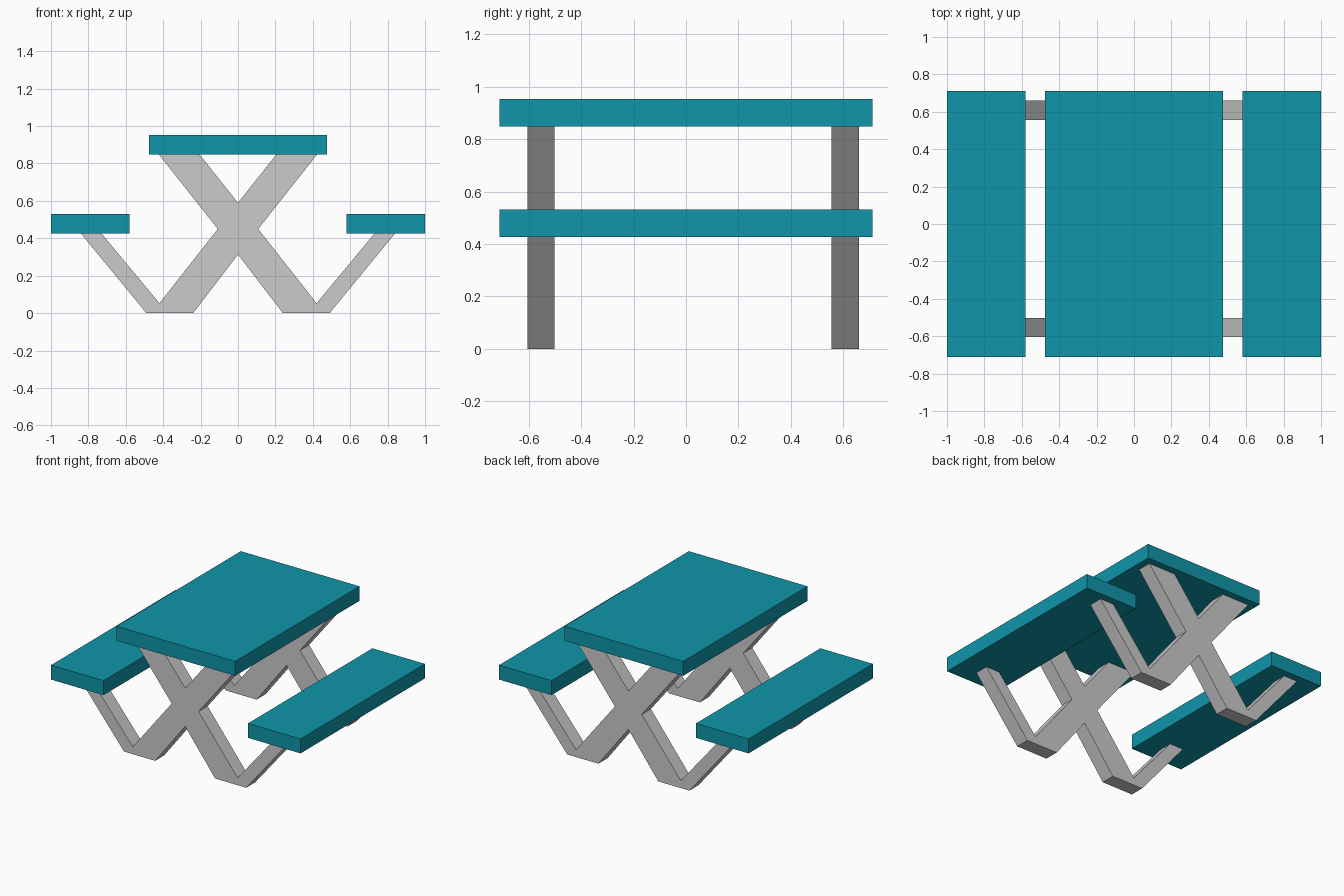
import bpy, bmesh

if "Cube" in bpy.data.objects:
    bpy.data.objects.remove(bpy.data.objects["Cube"])

teal = bpy.data.materials.new("teal")
teal.diffuse_color = (0.005, 0.3, 0.4, 1)
teal.use_nodes = True
teal.node_tree.nodes["Principled BSDF"].inputs["Base Color"].default_value = teal.diffuse_color


def extrude_profile(name, points, y0, y1, mat=None):
    """Extrude an (x, z) outline along y."""
    bm = bmesh.new()
    face = bm.faces.new([bm.verts.new((x, y0, z)) for x, z in points])
    ext = bmesh.ops.extrude_face_region(bm, geom=[face])
    verts = [v for v in ext["geom"] if isinstance(v, bmesh.types.BMVert)]
    bmesh.ops.translate(bm, vec=(0, y1 - y0, 0), verts=verts)
    bmesh.ops.recalc_face_normals(bm, faces=bm.faces)
    mesh = bpy.data.meshes.new(name)
    bm.to_mesh(mesh)
    bm.free()
    obj = bpy.data.objects.new(name, mesh)
    bpy.context.collection.objects.link(obj)
    if mat:
        mesh.materials.append(mat)
    return obj


def board(name, x0, x1, z0, z1):
    extrude_profile(name, [(x0, z0), (x1, z0), (x1, z1), (x0, z1)], -0.712, 0.712, teal)


# Table top and the two benches
board("table_top", -0.476, 0.476, 0.848, 0.953)
board("left_bench", -1.0, -0.579, 0.426, 0.531)
board("right_bench", 0.579, 1.0, 0.426, 0.531)

# X-shaped frame with bench arms: right half from bottom crotch to top crotch
half = [(0.24, 0), (0.49, 0), (0.84, 0.426), (0.73, 0.426),
        (0.42, 0.053), (0.108, 0.45), (0.423, 0.848), (0.205, 0.848)]
outline = [(0, 0.313)] + half + [(0, 0.59)] + [(-x, z) for x, z in reversed(half)]

for name, y0, y1 in (("front_frame", -0.605, -0.502), ("back_frame", 0.556, 0.66)):
    extrude_profile(name, outline, y0, y1)
